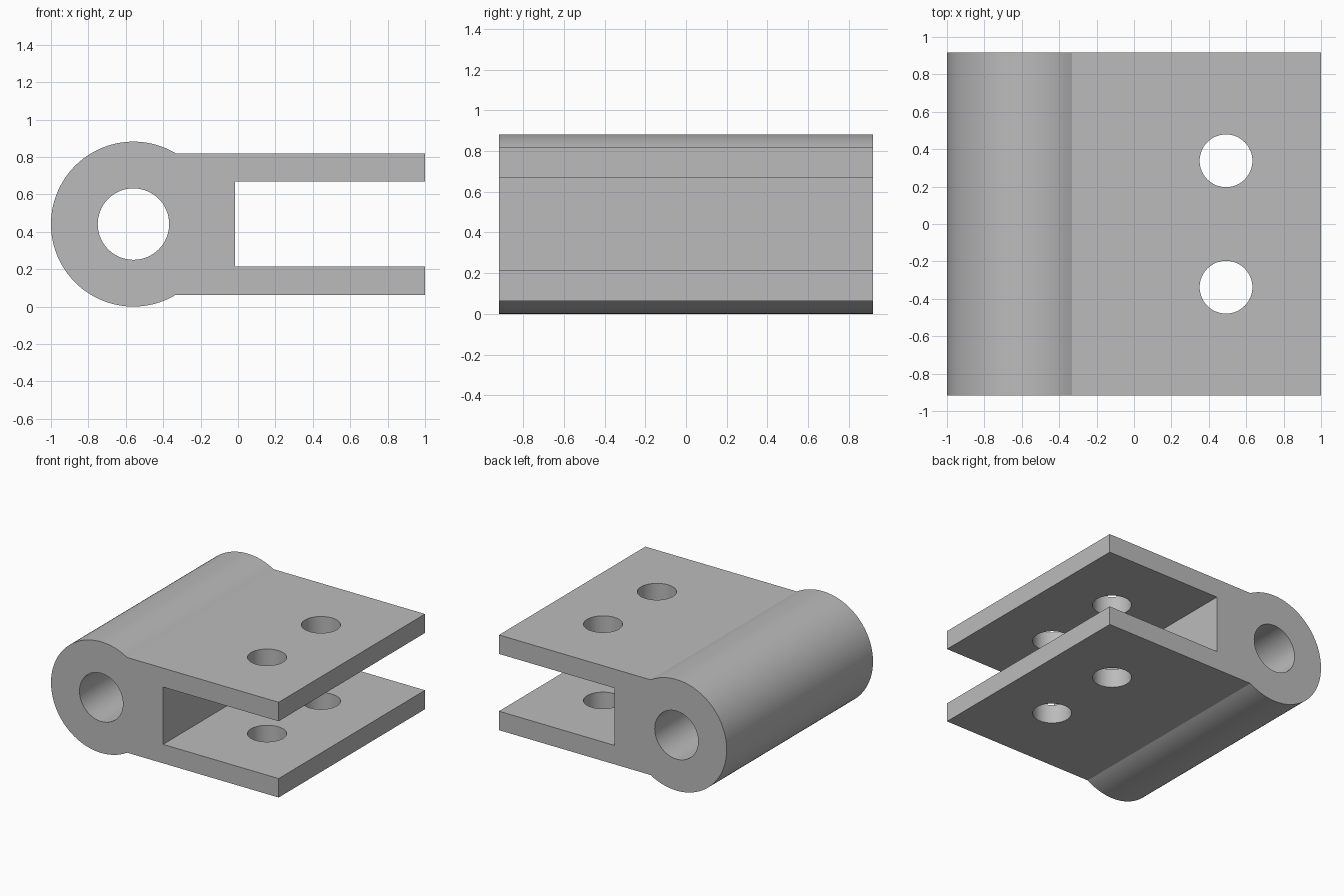
import bpy, bmesh, math
from mathutils import Matrix

if "Cube" in bpy.data.objects:
    bpy.data.objects.remove(bpy.data.objects["Cube"])

CX, CZ, R = -0.559, 0.441, 0.441      # barrel centre and radius
BORE = 0.191
HALF_Y = 0.918
OUTER, INNER = 0.378, 0.2275          # half heights of the plates and the slot
SLOT_X = -0.015

grey = bpy.data.materials.new("grey metal")
grey.diffuse_color = (0.5, 0.5, 0.5, 1)
grey.use_nodes = True
grey.node_tree.nodes["Principled BSDF"].inputs["Base Color"].default_value = grey.diffuse_color


def make_object(name, bm):
    bmesh.ops.recalc_face_normals(bm, faces=bm.faces[:])
    mesh = bpy.data.meshes.new(name)
    bm.to_mesh(mesh)
    bm.free()
    mesh.materials.append(grey)
    obj = bpy.data.objects.new(name, mesh)
    bpy.context.collection.objects.link(obj)
    return obj


def cutter(name, radius, depth, location, along_y=False):
    bm = bmesh.new()
    turn = Matrix.Rotation(math.pi / 2, 4, 'X') if along_y else Matrix()
    bmesh.ops.create_cone(bm, cap_ends=True, segments=64, radius1=radius,
                          radius2=radius, depth=depth,
                          matrix=Matrix.Translation(location) @ turn)
    obj = make_object(name, bm)
    obj.hide_render = True
    return obj


# Side profile: barrel arc, then the two plates with the slot between them
start = math.asin(OUTER / R)
steps = 80
profile = []
for i in range(steps + 1):
    a = start + (2 * math.pi - 2 * start) * i / steps
    profile.append((CX + R * math.cos(a), CZ + R * math.sin(a)))
profile += [(1, CZ - OUTER), (1, CZ - INNER), (SLOT_X, CZ - INNER),
            (SLOT_X, CZ + INNER), (1, CZ + INNER), (1, CZ + OUTER)]

# Extrude the profile along the hinge axis
bm = bmesh.new()
face = bm.faces.new([bm.verts.new((x, -HALF_Y, z)) for x, z in profile])
ext = bmesh.ops.extrude_face_region(bm, geom=[face])
bmesh.ops.translate(bm, vec=(0, 2 * HALF_Y, 0),
                    verts=[v for v in ext["geom"] if isinstance(v, bmesh.types.BMVert)])
hinge = make_object("hinge_body", bm)

# Pin bore and the two bolt holes through both plates
cutters = [cutter("pin_bore_cutter", BORE, 3, (CX, 0, CZ), True)]
for y in (-0.338, 0.338):
    cutters.append(cutter("bolt_hole_cutter", 0.141, 2, (0.492, y, CZ)))
for c in cutters:
    mod = hinge.modifiers.new("cut", 'BOOLEAN')
    mod.operation = 'DIFFERENCE'
    mod.solver = 'EXACT'
    mod.object = c

# Bake the cuts and remove the cutters
bpy.context.view_layer.update()
baked = bpy.data.meshes.new_from_object(
    hinge.evaluated_get(bpy.context.evaluated_depsgraph_get()))
hinge.modifiers.clear()
hinge.data = baked
baked.materials.clear()
baked.materials.append(grey)
for p in baked.polygons:
    p.material_index = 0
for c in cutters:
    bpy.data.objects.remove(c)

# Smooth barrel and holes, sharp plate edges
bpy.context.view_layer.objects.active = hinge
hinge.select_set(True)
bpy.ops.object.shade_smooth_by_angle(angle=math.radians(20))
